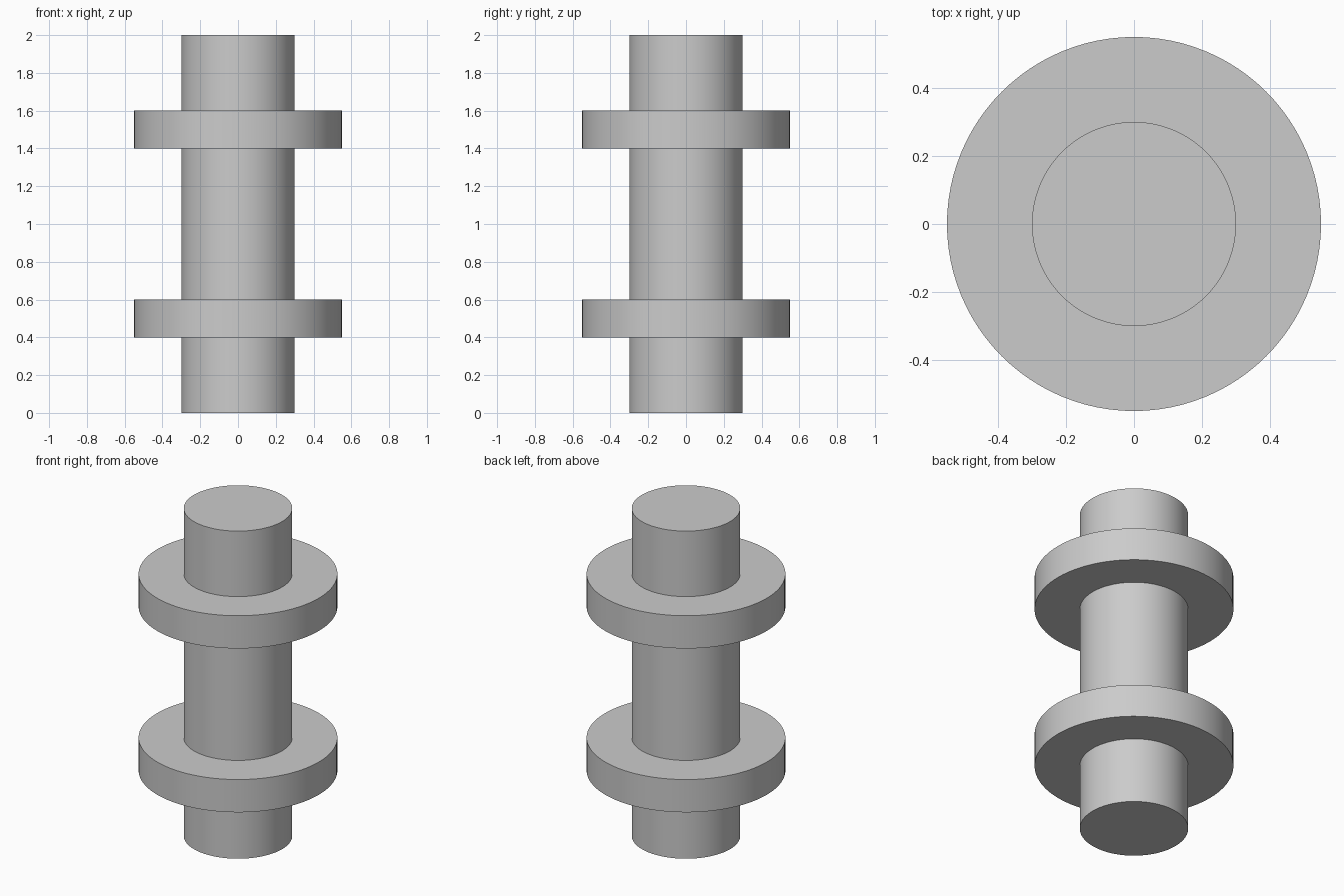
import bpy
import bmesh
import math

cube = bpy.data.objects.get("Cube")
if cube:
    bpy.data.objects.remove(cube, do_unlink=True)

# Plain grey material
grey = bpy.data.materials.new("light_grey")
grey.use_nodes = True
colour = (0.6, 0.6, 0.6, 1.0)
grey.diffuse_color = colour
grey.node_tree.nodes["Principled BSDF"].inputs["Base Color"].default_value = colour

SHAFT, COLLAR, HEIGHT = 0.3, 0.55, 2.0
COLLAR_SPANS = [(0.4, 0.6), (1.4, 1.6)]
SEGMENTS = 96

# Half profile (radius, height): shaft with two square-edged collars
profile = [(0, 0), (SHAFT, 0)]
for low, high in COLLAR_SPANS:
    profile += [(SHAFT, low), (COLLAR, low), (COLLAR, high), (SHAFT, high)]
profile += [(SHAFT, HEIGHT), (0, HEIGHT)]

# Turn the profile about the vertical axis into one closed solid
bm = bmesh.new()
verts = [bm.verts.new((r, 0, z)) for r, z in profile]
edges = [bm.edges.new(pair) for pair in zip(verts, verts[1:])]
bmesh.ops.spin(bm, geom=verts + edges, cent=(0, 0, 0), axis=(0, 0, 1),
               angle=math.tau, steps=SEGMENTS, use_merge=True)
bmesh.ops.remove_doubles(bm, verts=bm.verts, dist=0.0001)
bmesh.ops.recalc_face_normals(bm, faces=bm.faces)

mesh = bpy.data.meshes.new("collared_shaft")
bm.to_mesh(mesh)
bm.free()
mesh.materials.append(grey)
shaft = bpy.data.objects.new("collared_shaft", mesh)
bpy.context.collection.objects.link(shaft)

# Smooth round walls, sharp rims
bpy.ops.object.select_all(action='DESELECT')
shaft.select_set(True)
bpy.context.view_layer.objects.active = shaft
bpy.ops.object.shade_smooth_by_angle(angle=math.radians(30))
